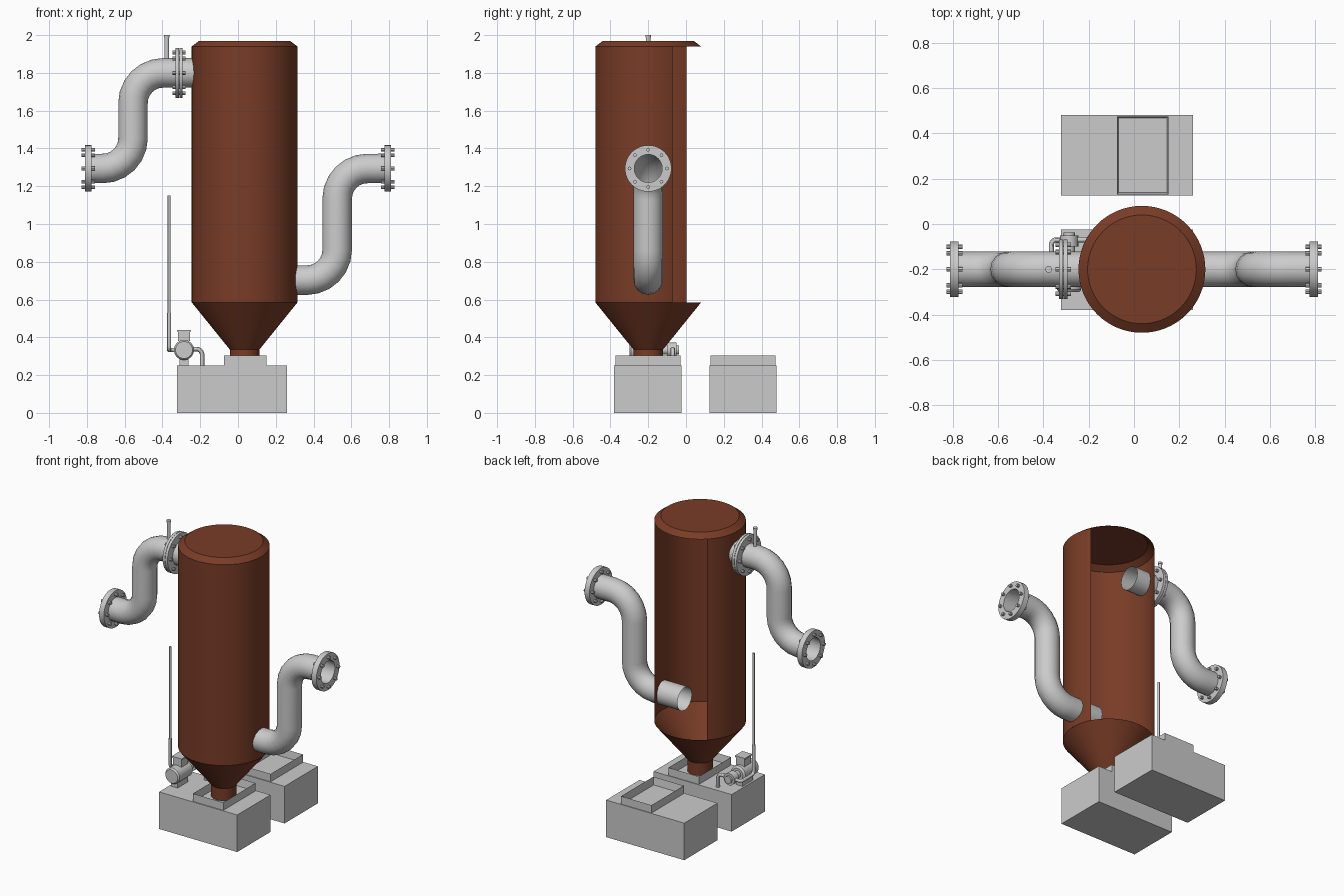
import bpy, bmesh
from math import pi, sin, cos, radians
from mathutils import Vector, Matrix

if "Cube" in bpy.data.objects:
    bpy.data.objects.remove(bpy.data.objects["Cube"])

rust = bpy.data.materials.new("rust_red")
rust.diffuse_color = (0.19, 0.045, 0.02, 1)
rust.use_nodes = True
rust.node_tree.nodes["Principled BSDF"].inputs["Base Color"].default_value = rust.diffuse_color


def finish(name, mesh, mat=None):
    ob = bpy.data.objects.new(name, mesh)
    bpy.context.collection.objects.link(ob)
    if mat:
        mesh.materials.append(mat)
    bpy.ops.object.select_all(action='DESELECT')
    ob.select_set(True)
    bpy.context.view_layer.objects.active = ob
    bpy.ops.object.shade_smooth_by_angle(angle=radians(30))
    return ob


def lathe(name, profile, loc, axis=(0, 0, 1), n=48, a0=0, a1=360, mat=None):
    """Spin (radius, height) points around an axis; radius 0 closes the end."""
    bm = bmesh.new()
    full = a1 - a0 == 360
    cols = n if full else n + 1
    grid = []
    for r, h in profile:
        if r == 0:
            grid.append([bm.verts.new((0, 0, h))] * cols)
        else:
            angs = [radians(a0 + (a1 - a0) * i / n) for i in range(cols)]
            grid.append([bm.verts.new((r * cos(a), r * sin(a), h)) for a in angs])
    for lo, hi in zip(grid, grid[1:]):
        for i in range(n):
            j = (i + 1) % cols
            bm.faces.new(list(dict.fromkeys((lo[i], lo[j], hi[j], hi[i]))))
    rot = Vector((0, 0, 1)).rotation_difference(Vector(axis)).to_matrix().to_4x4()
    bm.transform(Matrix.Translation(loc) @ rot)
    mesh = bpy.data.meshes.new(name)
    bm.to_mesh(mesh)
    bm.free()
    return finish(name, mesh, mat)


def rod(name, r, length, loc, axis=(0, 0, 1), n=24):
    return lathe(name, [(0, 0), (r, 0), (r, length), (0, length)], loc, axis, n)


def pipe(name, pts, r, bend, res=4, steps=6):
    """Hollow pipe along a path whose corners are rounded to the bend radius."""
    pts = [Vector(p) for p in pts]
    path = [pts[0]]
    for a, b, c in zip(pts, pts[1:], pts[2:]):
        u, v = (a - b).normalized(), (c - b).normalized()
        centre = b + (u + v) * bend
        for i in range(steps + 1):
            t = i / steps * pi / 2
            path.append(centre - v * bend * cos(t) - u * bend * sin(t))
    path.append(pts[-1])
    cu = bpy.data.curves.new(name, 'CURVE')
    cu.dimensions = '3D'
    cu.bevel_depth, cu.bevel_resolution = r, res
    sp = cu.splines.new('POLY')
    sp.points.add(len(path) - 1)
    for p, co in zip(sp.points, path):
        p.co = (*co, 1)
    tmp = bpy.data.objects.new(name + "_path", cu)
    bpy.context.collection.objects.link(tmp)
    dg = bpy.context.evaluated_depsgraph_get()
    mesh = bpy.data.meshes.new_from_object(tmp.evaluated_get(dg))
    bpy.data.objects.remove(tmp)
    return finish(name, mesh)


def box(name, x0, x1, y0, y1, z0, z1, wall=0):
    """Box; with a wall thickness it becomes an open-top rim."""
    bm = bmesh.new()
    bmesh.ops.create_cube(bm, size=1)
    bm.transform(Matrix.Translation(((x0 + x1) / 2, (y0 + y1) / 2, (z0 + z1) / 2))
                 @ Matrix.Diagonal((x1 - x0, y1 - y0, z1 - z0, 1)))
    if wall:
        top = max(bm.faces, key=lambda f: f.calc_center_median().z)
        bmesh.ops.inset_individual(bm, faces=[top], thickness=wall)
        bmesh.ops.translate(bm, verts=top.verts, vec=(0, 0, z0 + 0.002 - z1))
    mesh = bpy.data.meshes.new(name)
    bm.to_mesh(mesh)
    bm.free()
    return finish(name, mesh)


def flange(name, x, z, r, faces, bolt_r):
    """Ring plates (x offset pairs) with eight bolts through them."""
    for k, (a, b) in enumerate(faces):
        lathe(f"{name}_plate_{k}", [(.074, a), (r, a), (r, b), (.074, b), (.074, a)],
              (x, Y, z), (1, 0, 0))
    for i in range(8):
        t = i * pi / 4
        rod(f"{name}_bolt_{i}", .01, .07,
            (x - .035, Y + bolt_r * cos(t), z + bolt_r * sin(t)), (1, 0, 0), 8)


X, Y = 0.035, -0.2

# Vessel: cut-away wall, lid, hopper and neck
lathe("vessel_wall", [(.28, .585), (.28, 1.94)], (X, Y, 0), a0=133.5, a1=387.3, n=44, mat=rust)
lathe("vessel_lid", [(.28, 1.94), (.24, 1.97), (0, 1.97)], (X, Y, 0), n=64, mat=rust)
lathe("hopper", [(.078, .25), (.078, .335), (.28, .585)], (X, Y, 0), n=64, mat=rust)

# Large pipes with bolted flanges
pipe("inlet_pipe", [(-.13, Y, 1.80), (-.556, Y, 1.80), (-.556, Y, 1.294), (-.81, Y, 1.294)], .078, .16, 6)
pipe("outlet_pipe", [(.15, Y, .703), (.525, Y, .703), (.525, Y, 1.294), (.81, Y, 1.294)], .078, .16, 6)
flange("inlet_end_flange", -.793, 1.294, .123, [(-.018, .018)], .099)
flange("outlet_end_flange", .793, 1.294, .123, [(-.018, .018)], .099)
flange("inlet_joint_flange", -.312, 1.80, .132, [(-.018, -.001), (.001, .018)], .108)

# Sampling stub on the inlet pipe
rod("stub", .012, .12, (-.377, Y, 1.87))
rod("stub_cap", .015, .012, (-.377, Y, 1.988))

# Two tanks with raised open rims
for name, y in (("front_tank", -.38), ("back_tank", .125)):
    box(name, -.323, .26, y, y + .355, 0, .25)
    box(name + "_rim", -.075, .152, y + .006, y + .35, .25, .303, .01)

# Pump and motor on the front tank
PX, PZ = -.286, .333
lathe("motor", [(0, 0), (.045, 0), (.053, .01), (.053, .15), (.04, .16), (0, .16)],
      (PX, -.30, PZ), (0, 1, 0), 32)
rod("pump_shaft_housing", .025, .06, (PX, -.15, PZ), (0, 1, 0))
rod("pump_casing", .04, .05, (PX, -.1, PZ), (0, 1, 0))
rod("pump_cover", .025, .015, (PX, -.052, PZ), (0, 1, 0))
box("terminal_box", -.318, -.254, -.24, -.17, .38, .43)
box("terminal_box_lid", -.323, -.249, -.245, -.165, .43, .44)
box("pump_foot", -.31, -.262, -.27, -.16, .25, .29)

# Pump pipework and tall riser
pipe("suction_pipe", [(PX, -.07, PZ + .005), (-.19, -.07, PZ + .005), (-.19, -.07, .25)], .012, .03)
pipe("discharge_pipe", [(PX, -.07, PZ), (-.365, -.07, PZ), (-.365, Y, PZ), (-.365, Y, .53)], .011, .022)
rod("riser", .007, .65, (-.365, Y, .50), n=16)
